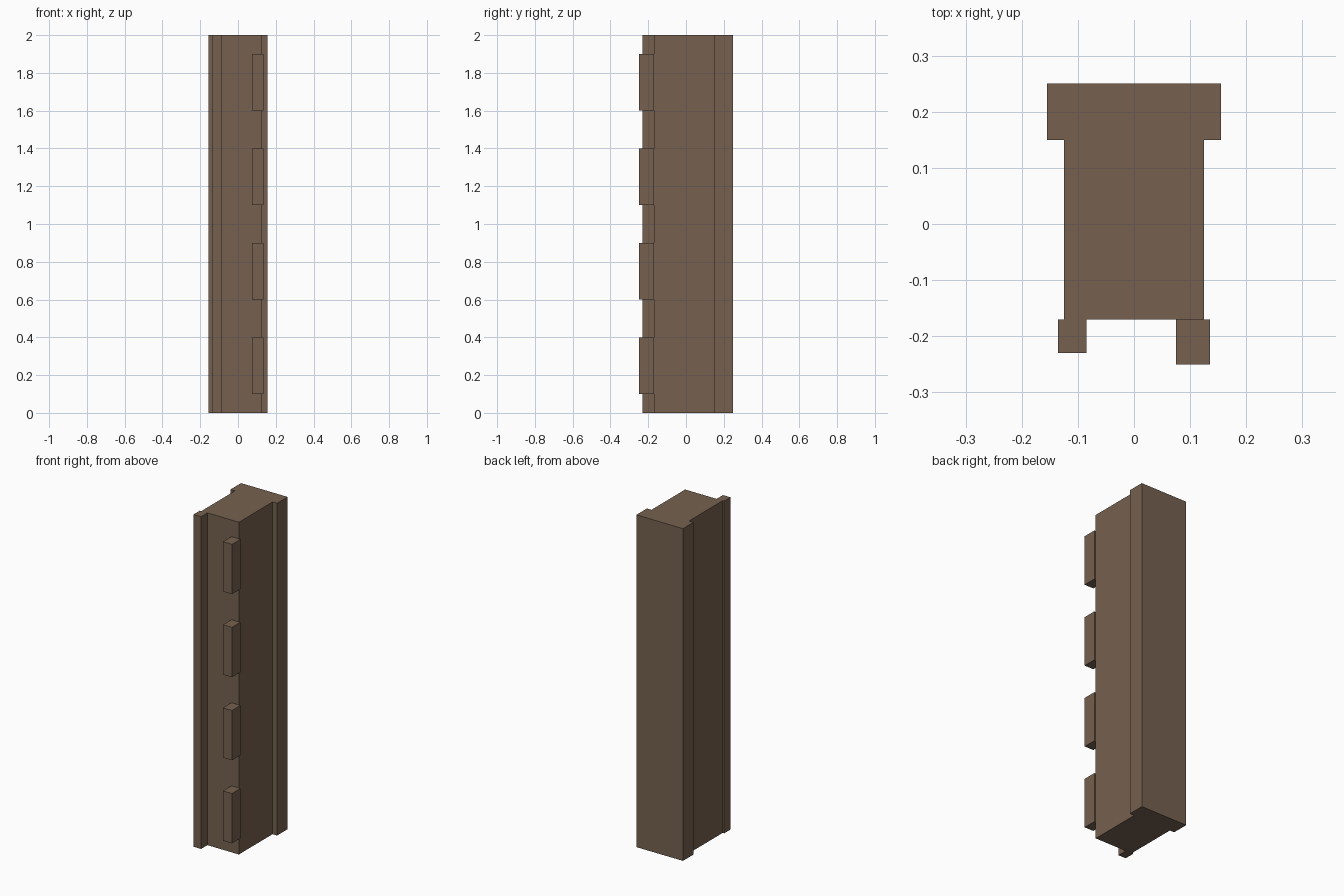
import bpy
import bmesh
from mathutils import Vector

if "Cube" in bpy.data.objects:
    bpy.data.objects.remove(bpy.data.objects["Cube"])

wood = bpy.data.materials.new("brown")
wood.diffuse_color = (0.18, 0.12, 0.08, 1)
wood.use_nodes = True
wood.node_tree.nodes["Principled BSDF"].inputs["Base Color"].default_value = wood.diffuse_color


def box(name, x, y, z):
    """Box spanning the given (min, max) ranges."""
    bm = bmesh.new()
    bmesh.ops.create_cube(bm, size=1)
    bmesh.ops.scale(bm, vec=[b - a for a, b in (x, y, z)], verts=bm.verts)
    bmesh.ops.translate(bm, vec=Vector([(a + b) / 2 for a, b in (x, y, z)]), verts=bm.verts)
    mesh = bpy.data.meshes.new(name)
    bm.to_mesh(mesh)
    bm.free()
    mesh.materials.append(wood)
    obj = bpy.data.objects.new(name, mesh)
    bpy.context.collection.objects.link(obj)
    return obj


FULL = (0, 2)

# Main post and the wider plate along its back
box("post_body", (-0.125, 0.125), (-0.17, 0.15), FULL)
box("back_plate", (-0.155, 0.155), (0.15, 0.25), FULL)

# Continuous rail on the left front edge
box("front_rail", (-0.135, -0.085), (-0.23, -0.17), FULL)

# Four evenly spaced blocks on the right front edge
for i in range(4):
    z = 0.1 + 0.5 * i
    box(f"front_block_{i + 1}", (0.075, 0.135), (-0.25, -0.17), (z, z + 0.3))
